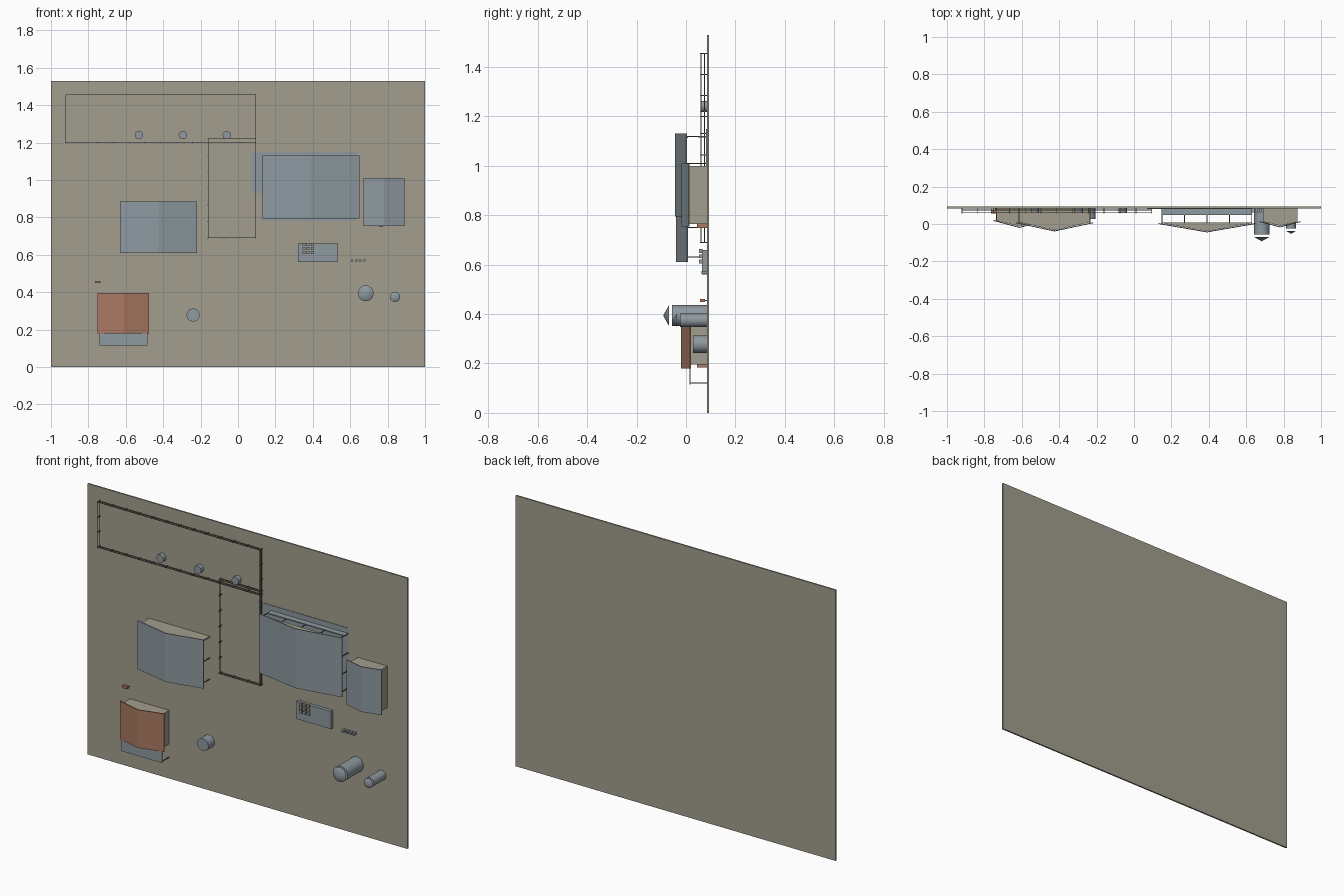
import bpy, bmesh, math
from mathutils import Matrix, Vector

if "Cube" in bpy.data.objects:
    bpy.data.objects.remove(bpy.data.objects["Cube"])

GROUND = 0.084  # y of the ground surface; everything rises towards -y


def material(name, rgb):
    m = bpy.data.materials.new(name)
    m.use_nodes = True
    m.diffuse_color = (*rgb, 1)
    m.node_tree.nodes["Principled BSDF"].inputs["Base Color"].default_value = (*rgb, 1)
    return m


EARTH = material("beige", (0.36, 0.34, 0.27))
METAL = material("blue grey metal", (0.27, 0.32, 0.35))
RUST = material("rust red", (0.40, 0.19, 0.12))
WOOD = material("dark wood", (0.16, 0.14, 0.11))


def finish(name, bm, mat, smooth=False):
    bmesh.ops.recalc_face_normals(bm, faces=bm.faces)
    mesh = bpy.data.meshes.new(name)
    bm.to_mesh(mesh)
    bm.free()
    mesh.materials.append(mat)
    ob = bpy.data.objects.new(name, mesh)
    bpy.context.collection.objects.link(ob)
    if smooth:
        bpy.ops.object.select_all(action="DESELECT")
        ob.select_set(True)
        bpy.context.view_layer.objects.active = ob
        bpy.ops.object.shade_smooth_by_angle()
    return ob


def add_box(bm, x0, x1, y0, y1, z0, z1):
    centre = Matrix.Translation(((x0 + x1) / 2, (y0 + y1) / 2, (z0 + z1) / 2))
    size = Matrix.Diagonal((x1 - x0, y1 - y0, z1 - z0, 1))
    bmesh.ops.create_cube(bm, size=1, matrix=centre @ size)


def boxes(name, mat, *specs):
    bm = bmesh.new()
    for s in specs:
        add_box(bm, *s)
    return finish(name, bm, mat)


def prism(name, mat, profile, z0, z1):
    """Extrude an (x, y) outline along z."""
    bm = bmesh.new()
    face = bm.faces.new([bm.verts.new((x, y, z0)) for x, y in profile])
    out = bmesh.ops.extrude_face_region(bm, geom=[face])
    verts = [v for v in out["geom"] if isinstance(v, bmesh.types.BMVert)]
    bmesh.ops.translate(bm, verts=verts, vec=(0, 0, z1 - z0))
    return finish(name, bm, mat)


def drum(name, x, z, r, y_near, y_far, tip=False):
    """Cylinder or cone along y, its tip or cap at y_near."""
    bm = bmesh.new()
    place = Matrix.Translation((x, (y_near + y_far) / 2, z)) @ Matrix.Rotation(math.pi / 2, 4, "X")
    bmesh.ops.create_cone(bm, cap_ends=True, segments=32, radius1=r,
                          radius2=0 if tip else r, depth=y_far - y_near, matrix=place)
    return finish(name, bm, METAL, True)


def roof(name, mat, x0, x1, z0, z1, eave, ridge, t=0.005):
    mid = (x0 + x1) / 2
    prism(name, mat, [(x0, eave), (mid, ridge), (x1, eave),
                      (x1, eave + t), (mid, ridge + t), (x0, eave + t)], z0, z1)


def gable(name, x0, x1, z0, z1, base, eave, ridge):
    prism(name, EARTH, [(x0, base), (x0, eave), ((x0 + x1) / 2, ridge), (x1, eave), (x1, base)], z0, z1)


def posts(name, points, top, half=0.002):
    boxes(name, WOOD, *[(x - half, x + half, top, GROUND, z - half, z + half) for x, z in points])


def spread(a, b, n):
    return [a + (b - a) * i / n for i in range(n + 1)]


def fence(name, x0, x1, z0, z1, nx, nz):
    """Rectangular paddock of two rails on posts."""
    t = 0.0015
    pts = [(x, z) for x in spread(x0, x1, nx) for z in (z0, z1)]
    pts += [(x, z) for z in spread(z0, z1, nz)[1:-1] for x in (x0, x1)]
    posts(name + "_posts", pts, 0.056)
    rails = []
    for y in (0.061, 0.075):
        rails += [(x0, x1, y - t, y + t, z - t, z + t) for z in (z0, z1)]
        rails += [(x - t, x + t, y - t, y + t, z0, z1) for x in (x0, x1)]
    boxes(name + "_rails", WOOD, *rails)


# Ground
boxes("ground", EARTH, (-1, 1, GROUND, 0.093, 0, 1.53))

# Paddocks and their troughs
fence("long_paddock", -0.92, 0.095, 1.2, 1.455, 12, 3)
fence("side_paddock", -0.16, 0.095, 0.69, 1.22, 3, 6)
for i, x in enumerate((-0.53, -0.295, -0.06)):
    drum(f"trough_{i + 1}", x, 1.24, 0.022, 0.06, GROUND)

# Open-sided shed on the left
roof("left_shed_roof", METAL, -0.63, -0.22, 0.61, 0.885, 0.004, -0.04)
gable("left_shed_back_wall", -0.615, -0.235, 0.865, 0.872, GROUND, 0.009, -0.034)
posts("left_shed_posts", [(x, z) for x in (-0.615, -0.235) for z in (0.63, 0.75)], 0.005)

# Large open shed with its yard slab
boxes("yard_slab", METAL, (0.07, 0.63, 0.081, GROUND, 0.93, 1.15), (0.13, 0.63, 0.081, GROUND, 0.78, 0.93))
roof("large_shed_roof", METAL, 0.13, 0.65, 0.795, 1.13, 0.0, -0.045)
gable("large_shed_gable", 0.15, 0.63, 1.113, 1.119, 0.008, 0.004, -0.039)
boxes("large_shed_low_wall", METAL, (0.15, 0.63, 0.048, GROUND, 1.115, 1.121))
posts("large_shed_posts", [(x, 1.118) for x in spread(0.15, 0.63, 4)]
      + [(x, z) for x in (0.15, 0.63) for z in (0.81, 0.91, 1.01)], 0.004)

# Closed barn on the right
gable("right_barn_walls", 0.69, 0.875, 0.765, 1.0, GROUND, 0.012, -0.01)
roof("right_barn_roof", METAL, 0.672, 0.89, 0.755, 1.01, 0.01, -0.018)
boxes("right_barn_door", RUST, (0.755, 0.775, 0.045, GROUND, 0.748, 0.765))

# Red-roofed house with a porch
gable("house_walls", -0.735, -0.49, 0.195, 0.385, GROUND, 0.018, -0.013)
roof("house_roof", RUST, -0.75, -0.475, 0.18, 0.395, 0.016, -0.021)
boxes("house_doors", RUST, *[(x - 0.012, x + 0.012, 0.045, GROUND, 0.183, 0.195) for x in (-0.68, -0.55)])
boxes("porch_roof", METAL, (-0.74, -0.485, 0.014, 0.018, 0.115, 0.195))
posts("porch_posts", [(x, 0.12) for x in spread(-0.735, -0.49, 3)], 0.016)

# Low pen block with crates and a row of bins
boxes("pen_block", METAL, (0.32, 0.535, 0.065, GROUND, 0.56, 0.66))
s = 0.008
boxes("crates", EARTH, *[(x - s, x + s, 0.053, 0.066, z - s, z + s)
                         for x in (0.352, 0.375, 0.398) for z in (0.613, 0.634, 0.656)])
boxes("bins", METAL, *[(x - 0.006, x + 0.006, 0.062, GROUND, 0.563, 0.575) for x in spread(0.61, 0.676, 3)])

# Small cart
boxes("cart", RUST, (-0.765, -0.735, 0.057, 0.076, 0.448, 0.46))
posts("cart_legs", [(x, 0.454) for x in (-0.76, -0.74)], 0.072)

# Round tank and the two silos with raised conical caps
drum("water_tank", -0.24, 0.278, 0.035, 0.028, GROUND)
for name, x, z, r, top in (("large_silo", 0.683, 0.394, 0.042, -0.056), ("small_silo", 0.84, 0.375, 0.027, -0.024)):
    drum(name + "_body", x, z, r, top, GROUND)
    drum(name + "_cap", x, z, r, top - 0.013 - r * 0.56, top - 0.013, True)
